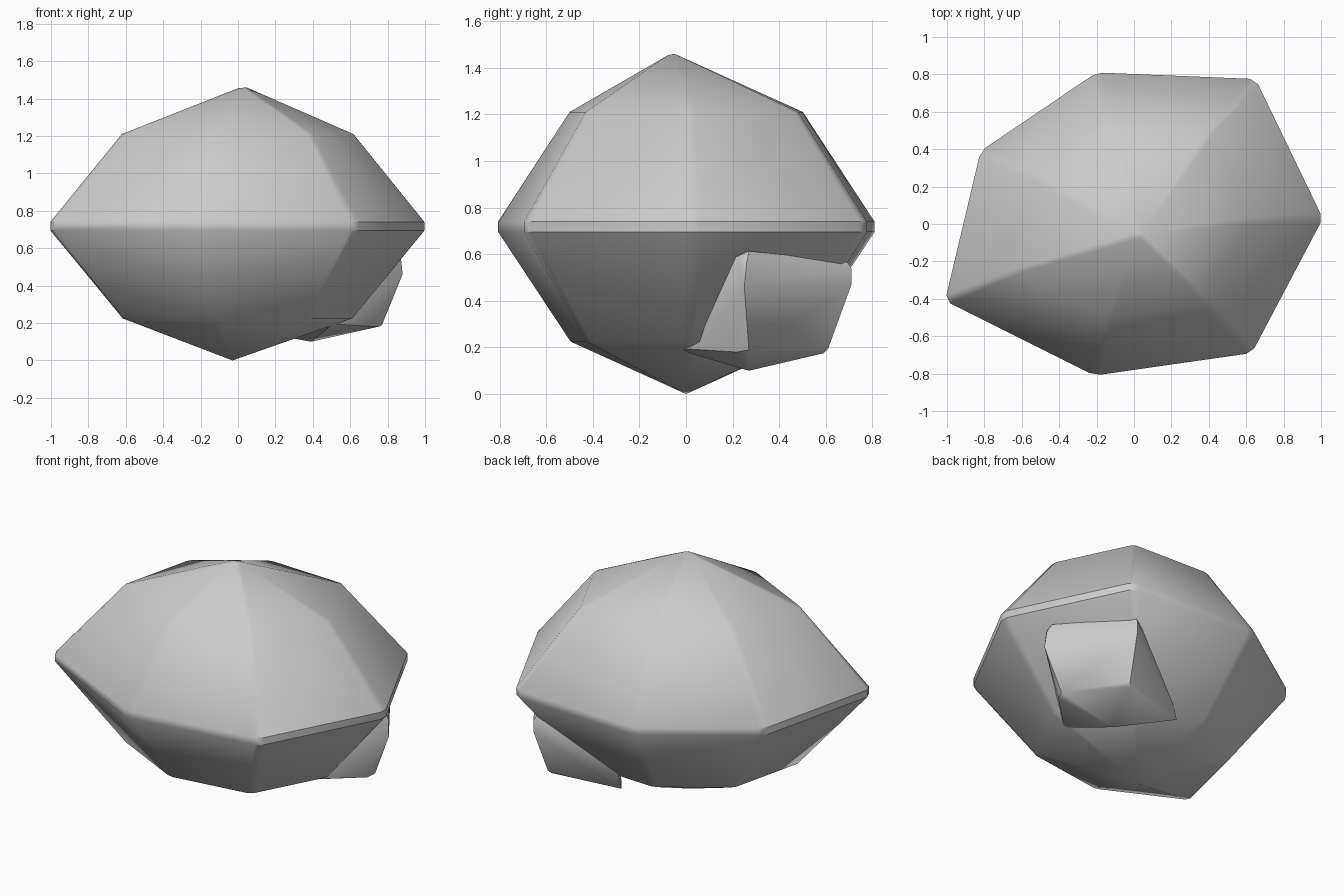
import bpy, bmesh, math
from mathutils import Vector

if "Cube" in bpy.data.objects:
    bpy.data.objects.remove(bpy.data.objects["Cube"])


def hull(name, points):
    """Convex stone from a cloud of corner points."""
    bm = bmesh.new()
    for p in points:
        bm.verts.new(p)
    res = bmesh.ops.convex_hull(bm, input=bm.verts[:])
    unused = {v for v in res["geom_interior"] + res["geom_unused"]
              if isinstance(v, bmesh.types.BMVert)}
    bmesh.ops.delete(bm, geom=list(unused), context='VERTS')
    bmesh.ops.dissolve_limit(bm, angle_limit=math.radians(1.5),
                             verts=bm.verts[:], edges=bm.edges[:])
    bmesh.ops.recalc_face_normals(bm, faces=bm.faces[:])
    me = bpy.data.meshes.new(name)
    bm.to_mesh(me)
    bm.free()
    ob = bpy.data.objects.new(name, me)
    bpy.context.collection.objects.link(ob)
    bpy.ops.object.select_all(action='DESELECT')
    ob.select_set(True)
    bpy.context.view_layer.objects.active = ob
    bpy.ops.object.shade_smooth_by_angle(angle=math.radians(35))
    return ob


def ring(corners, scale, z, cut):
    """Scaled outline with its corners chamfered by a set distance."""
    pts = [Vector((x * scale, y * scale, z)) for x, y in corners]
    out = []
    for i, p in enumerate(pts):
        for q in (pts[i - 1], pts[(i + 1) % len(pts)]):
            out.append(p + (q - p).normalized() * cut)
    return out


# Main boulder: seven-sided outline, worn belt, upper and lower shoulders, blunt tip
outline = [(-1.01, -0.41), (-0.21, -0.81), (0.63, -0.69), (1.01, 0.03),
           (0.65, 0.775), (-0.2, 0.81), (-0.82, 0.39)]
body = (ring(outline, 1, 0.74, 0.03) + ring(outline, 1, 0.695, 0.03)
        + ring(outline, 0.62, 1.21, 0.02) + ring(outline, 0.615, 0.225, 0.02)
        + [(0.0, -0.05, 1.455), (0.045, -0.05, 1.46), (0.03, -0.075, 1.455),
           (-0.03, 0, 0)])
hull("main_boulder", body)

# Small blocky stone half buried in the lower right of the boulder
block = [
    # front outer edge, chamfered
    (0.84, 0.27, 0.613), (0.87, 0.26, 0.56), (0.88, 0.25, 0.46),
    (0.77, 0.27, 0.19), (0.84, 0.22, 0.59), (0.75, 0.22, 0.18),
    # back outer edge
    (0.56, 0.69, 0.57), (0.57, 0.71, 0.54), (0.57, 0.71, 0.47),
    (0.54, 0.61, 0.195), (0.53, 0.59, 0.175),
    # underside
    (0.51, -0.02, 0.195), (0.49, 0.0, 0.18), (0.39, 0.27, 0.1),
    (0.1, 0.5, 0.155),
    # buried inner corners
    (0.5, -0.02, 0.58), (0.25, 0.4, 0.6), (0.2, 0.5, 0.5),
]
hull("small_block", block)
